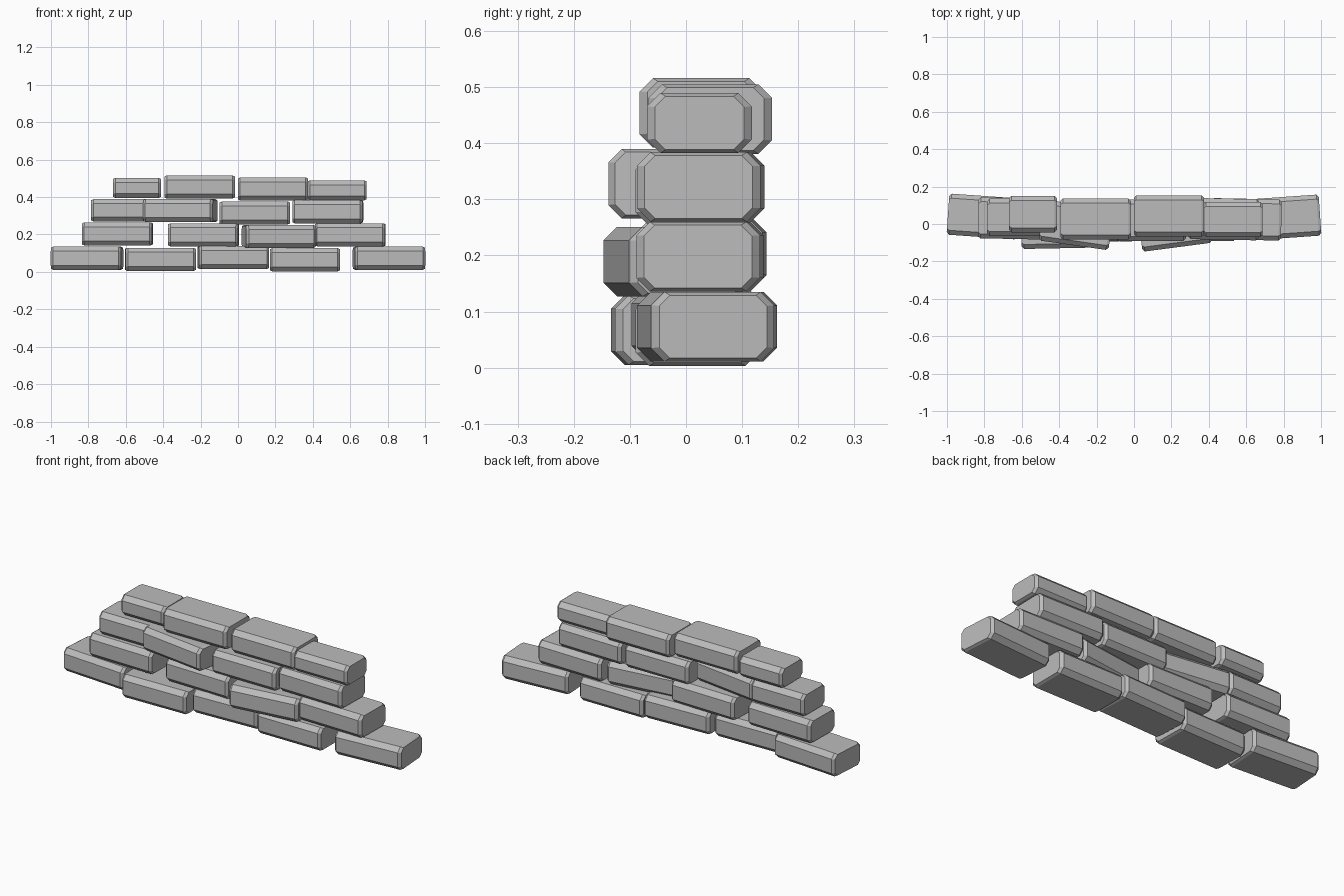
import bpy, bmesh
from math import cos, sin
from mathutils import Matrix

cube = bpy.data.objects.get("Cube")
if cube:
    bpy.data.objects.remove(cube, do_unlink=True)

stone = bpy.data.materials.new("grey_stone")
stone.use_nodes = True
grey = (0.5, 0.5, 0.5, 1)
stone.diffuse_color = grey
stone.node_tree.nodes["Principled BSDF"].inputs["Base Color"].default_value = grey
stone.node_tree.nodes["Principled BSDF"].inputs["Roughness"].default_value = 0.9

FULL = (0.376, 0.22, 0.124)


def octagon(hy, hz, cut):
    """Rectangle cross-section with its four corners cut off."""
    return [(hy, hz - cut), (hy - cut, hz), (cut - hy, hz), (-hy, hz - cut),
            (-hy, cut - hz), (cut - hy, -hz), (hy - cut, -hz), (hy, cut - hz)]


def brick(name, x, y, z, turn=0, size=FULL):
    """Chamfered block along x: an octagonal bar with slightly tapered ends."""
    hx, hy, hz = (s / 2 for s in size)
    wide = octagon(hy, hz, 0.024)
    small = octagon(hy - 0.014, hz - 0.006, 0.019)
    bm = bmesh.new()
    rings = []
    for px, profile in ((-hx, small), (0.013 - hx, wide), (hx - 0.013, wide), (hx, small)):
        rings.append([bm.verts.new((px, py, pz)) for py, pz in profile])
    for a, b in zip(rings, rings[1:]):
        for i in range(8):
            j = (i + 1) % 8
            bm.faces.new((a[i], a[j], b[j], b[i]))
    bm.faces.new(rings[0])
    bm.faces.new(rings[-1])
    bmesh.ops.recalc_face_normals(bm, faces=bm.faces)
    bm.transform(Matrix.Translation((x, y, z)) @ Matrix.Rotation(turn, 4, "Z"))
    mesh = bpy.data.meshes.new(name)
    bm.to_mesh(mesh)
    bm.free()
    mesh.materials.append(stone)
    bpy.context.collection.objects.link(bpy.data.objects.new(name, mesh))


# Courses from the ground up: x, y, z, turn and, for cut bricks, size
courses = {
    "bottom": [(-0.807, 0.04, 0.073, -0.07), (-0.415, -0.02, 0.067, 0.02),
               (-0.025, 0.02, 0.077, 0.04), (0.358, 0.02, 0.065),
               (0.807, 0.035, 0.073, 0.07)],
    "second": [(-0.645, 0.03, 0.203, -0.02), (-0.185, 0.02, 0.198, -0.02),
               (0.218, -0.015, 0.189, 0.13), (0.6, 0.025, 0.198, -0.02)],
    "third": [(-0.63, 0.035, 0.329, 0, (0.31, 0.2, 0.12)), (-0.308, -0.005, 0.328, -0.14),
              (0.09, 0.02, 0.315), (0.48, 0.026, 0.322, -0.02)],
    "top": [(-0.54, 0.053, 0.449, 0, (0.256, 0.195, 0.108)), (-0.205, 0.027, 0.454),
            (0.187, 0.043, 0.443), (0.53, 0.024, 0.436, 0, (0.316, 0.187, 0.107))],
}
for course, bricks in courses.items():
    for n, spec in enumerate(bricks, 1):
        brick(f"{course}_course_brick_{n}", *spec)
